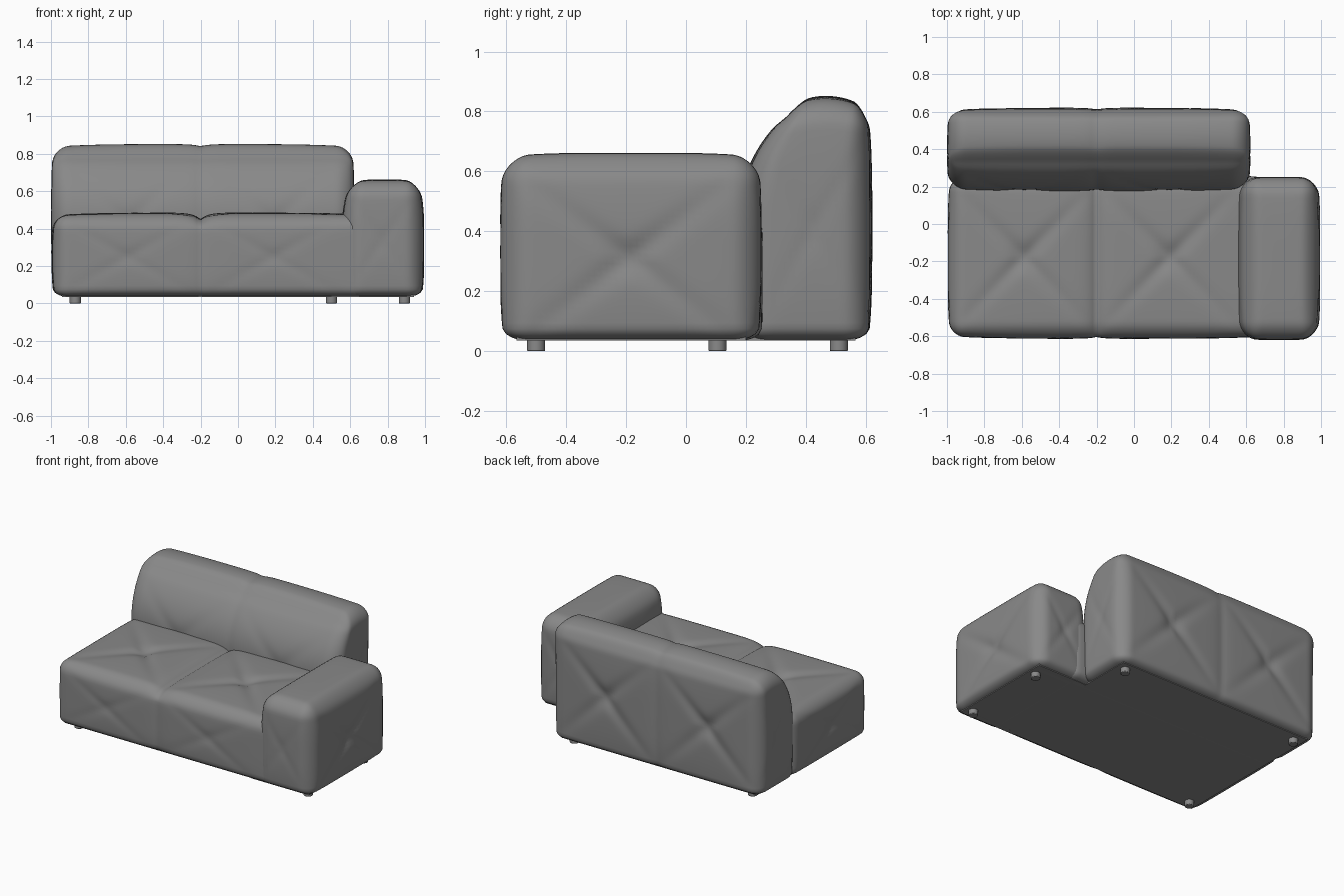
import bpy, bmesh, math
from mathutils import Vector

if "Cube" in bpy.data.objects:
    bpy.data.objects.remove(bpy.data.objects["Cube"])

FABRIC = bpy.data.materials.new("dark_grey_fabric")
FABRIC.diffuse_color = (0.25, 0.25, 0.25, 1)
FABRIC.use_nodes = True
FABRIC.node_tree.nodes["Principled BSDF"].inputs["Base Color"].default_value = FABRIC.diffuse_color


def puffy_block(name, lo, hi, r, r_low, tufts, seam=None, puff=0.014, lean=0.0, slant=0.0):
    """Rounded upholstered block with X-shaped tufts, an optional vertical seam and sloping sides."""
    lo, hi = Vector(lo), Vector(hi)
    mid, half = (lo + hi) / 2, (hi - lo) / 2
    bm = bmesh.new()
    bmesh.ops.create_cube(bm, size=1)
    for v in bm.verts:
        v.co = Vector(mid[i] + v.co[i] * 2 * half[i] for i in range(3))
    # even grid of cuts on every axis
    for i in range(3):
        n = max(2, round(2 * half[i] / 0.02))
        axis = Vector((i == 0, i == 1, i == 2))
        for k in range(1, n):
            co = mid.copy()
            co[i] = lo[i] + 2 * half[i] * k / n
            bmesh.ops.bisect_plane(bm, geom=bm.verts[:] + bm.edges[:] + bm.faces[:],
                                   plane_co=co, plane_no=axis)
    for v in bm.verts:
        p = v.co.copy()
        # rounded edges, tighter along the underside
        rad = Vector((r, r, r_low if p.z < mid.z else r))
        core = Vector(min(max(p[i], lo[i] + rad[i]), hi[i] - rad[i]) for i in range(3))
        n = Vector((p[i] - core[i]) / rad[i] for i in range(3)).normalized()
        q = Vector(core[i] + n[i] * rad[i] for i in range(3))
        t = [(q[i] - mid[i]) / half[i] for i in range(3)]
        p = q.copy()
        # stuffed bulge on all faces but the underside
        for i in range(3):
            if i < 2 or n.z > 0:
                j, k = (i + 1) % 3, (i + 2) % 3
                p[i] += n[i] * puff * (1 - t[j] ** 4) * (1 - t[k] ** 4)
        # button pinch with four diagonal creases
        for axis, sign, cu, cv, hu, hv, depth in tufts:
            w = max(0.0, n[axis] * sign) ** 2
            ju, jv = [i for i in range(3) if i != axis]
            a, b = abs(q[ju] - cu) / hu, abs(q[jv] - cv) / hv
            m = max(a, b)
            if w and m < 1:
                crease = math.exp(-((a - b) / 0.15) ** 2) * (1 - m) * 0.7
                pinch = math.exp(-(a * a + b * b) / 0.03) * 0.6
                p[axis] -= sign * w * depth * (crease + pinch)
        # seam between the two cushions
        if seam:
            x, top, side = seam
            g = math.exp(-abs(q.x - x) / 0.04)
            p.z -= max(0.0, n.z) * top * g
            p.y -= n.y * side * g
        # front slopes back towards a crowned top
        if lean:
            s = max(0.0, (p.z - 0.45) / 0.40)
            p.y += lean * s * s * (hi.y - p.y) / (hi.y - lo.y)
            p.z -= 0.022 * min(1.0, s * s) * min(1.5, ((p.y - 0.465) / 0.11) ** 2)
        # inner side slopes outwards towards the top
        if slant:
            s = max(0.0, (p.z - 0.38) / 0.28)
            p.x += slant * s * s * (hi.x - 0.13 - p.x) / (hi.x - lo.x)
        v.co = p
    for f in bm.faces:
        f.smooth = True
    return finish(name, bm)


def finish(name, bm):
    mesh = bpy.data.meshes.new(name)
    bm.to_mesh(mesh)
    bm.free()
    mesh.materials.append(FABRIC)
    ob = bpy.data.objects.new(name, mesh)
    bpy.context.collection.objects.link(ob)
    return ob


def box(name, lo, hi):
    bm = bmesh.new()
    bmesh.ops.create_cube(bm, size=1)
    for v in bm.verts:
        v.co = Vector(lo[i] + (v.co[i] + 0.5) * (hi[i] - lo[i]) for i in range(3))
    return finish(name, bm)


LEFT, RIGHT = -0.59, 0.19   # cushion centres

# seat: tufts on top, front and the open left end
puffy_block("seat", (-0.982, -0.6, 0.035), (0.72, 0.25, 0.472), 0.075, 0.04,
            [(2, 1, x, -0.18, 0.39, 0.4, 0.022) for x in (LEFT, RIGHT)] +
            [(1, -1, x, 0.25, 0.39, 0.22, 0.007) for x in (LEFT, RIGHT)] +
            [(0, -1, -0.2, 0.25, 0.4, 0.22, 0.012)],
            seam=(-0.2, 0.035, 0.010))

# backrest: taller, rounded over at the front
puffy_block("backrest", (-0.985, 0.19, 0.035), (0.608, 0.608, 0.838), 0.085, 0.04,
            [(1, s, x, 0.43, 0.39, 0.38, d) for x in (LEFT, RIGHT) for s, d in ((-1, 0.009), (1, 0.02))] +
            [(0, s, 0.42, 0.4, 0.2, 0.36, 0.006) for s in (-1, 1)],
            seam=(-0.2, 0.012, 0.010), lean=0.17)

# armrest on the right
puffy_block("armrest", (0.568, -0.606, 0.035), (0.982, 0.238, 0.648), 0.085, 0.04,
            [(0, 1, -0.19, 0.31, 0.42, 0.32, 0.018),
             (0, -1, -0.19, 0.31, 0.42, 0.32, 0.006),
             (1, -1, 0.77, 0.33, 0.21, 0.3, 0.005),
             (1, 1, 0.77, 0.33, 0.21, 0.3, 0.01)], slant=0.05)

# flat underside panels
box("base_main", (-0.94, -0.56, 0.035), (0.56, 0.565, 0.1))
box("base_arm", (0.5, -0.565, 0.0355), (0.94, 0.2, 0.1))

# feet
for name, x, y in (("front_left_foot", -0.87, -0.5), ("front_right_foot", 0.89, -0.5),
                   ("arm_back_foot", 0.89, 0.105), ("back_right_foot", 0.5, 0.51),
                   ("back_left_foot", -0.87, 0.51)):
    bpy.ops.mesh.primitive_cylinder_add(vertices=24, radius=0.03, depth=0.06, location=(x, y, 0.03))
    foot = bpy.context.object
    foot.name = name
    foot.data.materials.append(FABRIC)
    bev = foot.modifiers.new("soft_rim", 'BEVEL')
    bev.width = 0.004
    bev.segments = 2
    bpy.ops.object.shade_smooth_by_angle()
